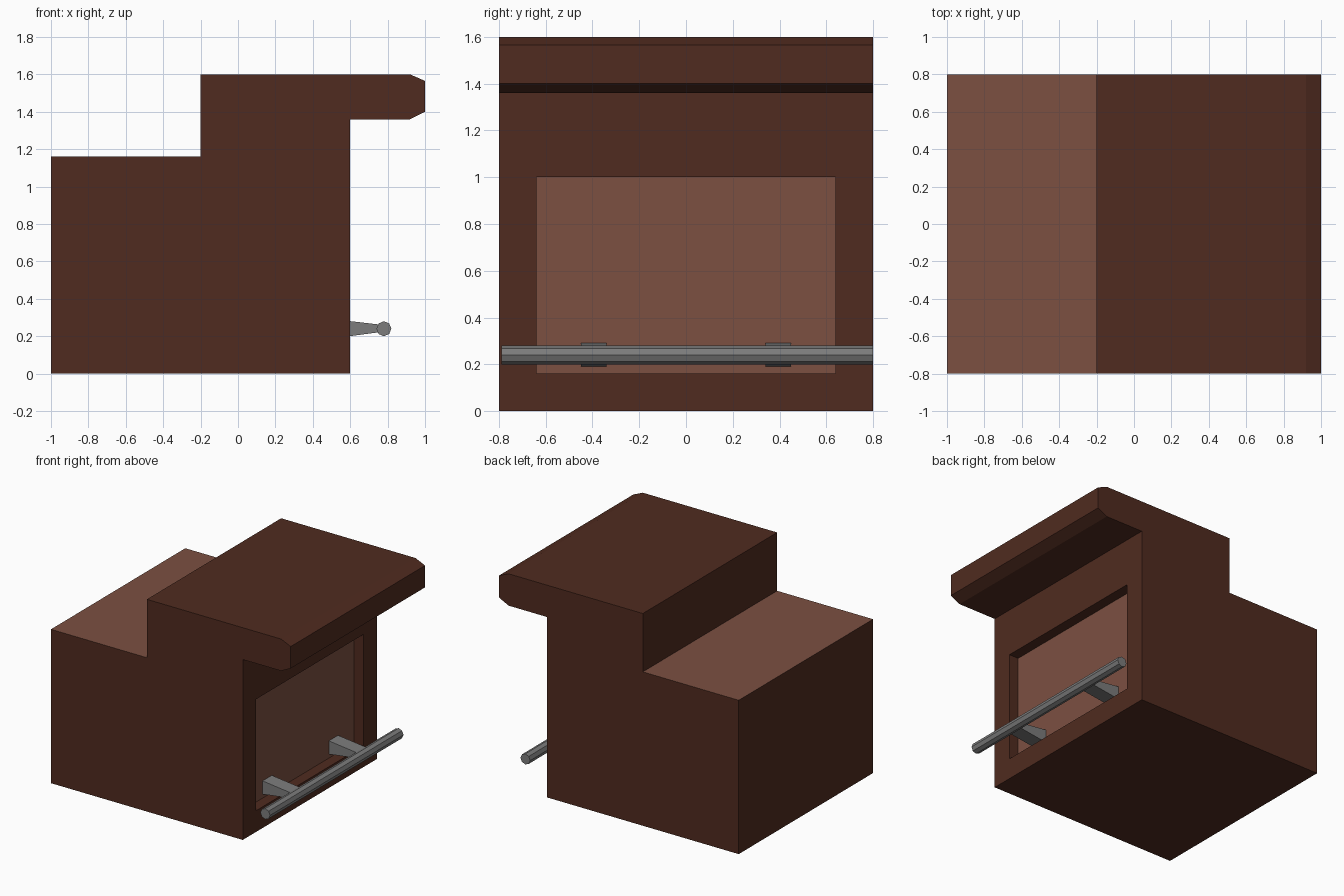
import bpy, bmesh, math

if "Cube" in bpy.data.objects:
    bpy.data.objects.remove(bpy.data.objects["Cube"])


def material(name, rgb):
    m = bpy.data.materials.new(name)
    m.diffuse_color = (*rgb, 1)
    m.use_nodes = True
    m.node_tree.nodes["Principled BSDF"].inputs["Base Color"].default_value = m.diffuse_color
    return m


BROWN = material("dark_brown", (0.08, 0.024, 0.014))
LIGHT = material("light_brown", (0.20, 0.08, 0.053))
GREY = material("grey", (0.2, 0.2, 0.2))


def finish(bm, name, *mats):
    bmesh.ops.recalc_face_normals(bm, faces=bm.faces)
    me = bpy.data.meshes.new(name)
    bm.to_mesh(me)
    bm.free()
    for m in mats:
        me.materials.append(m)
    ob = bpy.data.objects.new(name, me)
    bpy.context.collection.objects.link(ob)
    return ob


def prism(profile, y0, y1):
    """Extrude an (x, z) profile along y."""
    bm = bmesh.new()
    face = bm.faces.new([bm.verts.new((x, y0, z)) for x, z in profile])
    ext = bmesh.ops.extrude_face_region(bm, geom=[face], use_keep_orig=True)
    for v in ext["geom"]:
        if isinstance(v, bmesh.types.BMVert):
            v.co.y = y1
    bmesh.ops.recalc_face_normals(bm, faces=bm.faces)
    bm.normal_update()
    return bm


# Stepped body with overhanging canopy
bm = prism([(-1, 0), (0.6, 0), (0.6, 1.36), (0.92, 1.36), (1, 1.4), (1, 1.565),
            (0.92, 1.6), (-0.2, 1.6), (-0.2, 1.16), (-1, 1.16)], -0.8, 0.8)

# Lighter top of the low step
for f in bm.faces:
    if f.normal.z > 0.9 and abs(f.calc_center_median().z - 1.16) < 0.01:
        f.material_index = 1

# Recessed panel: rim on the surface, then the floor of the recess
panel = next(f for f in bm.faces
             if f.normal.x > 0.9 and abs(f.calc_center_median().x - 0.6) < 0.01)
for x in (0.6, 0.52):
    bmesh.ops.inset_individual(bm, faces=[panel], thickness=0.05)
    mid = panel.calc_center_median()
    for v in panel.verts:
        v.co = (x, math.copysign(0.64, v.co.y), 1.0 if v.co.z > mid.z else 0.16)
panel.material_index = 1
finish(bm, "body", BROWN, LIGHT)

# Octagonal rail
ring = [(0.78 + 0.04 * math.cos(i * math.pi / 4), 0.24 + 0.04 * math.sin(i * math.pi / 4))
        for i in range(8)]
finish(prism(ring, -0.79, 0.8), "rail", GREY)

# Tapered brackets holding the rail
taper = [(0.52, 0.19), (0.76, 0.222), (0.76, 0.262), (0.52, 0.29)]
for side, name in ((-1, "front_bracket"), (1, "back_bracket")):
    finish(prism(taper, side * 0.34, side * 0.45), name, GREY)
